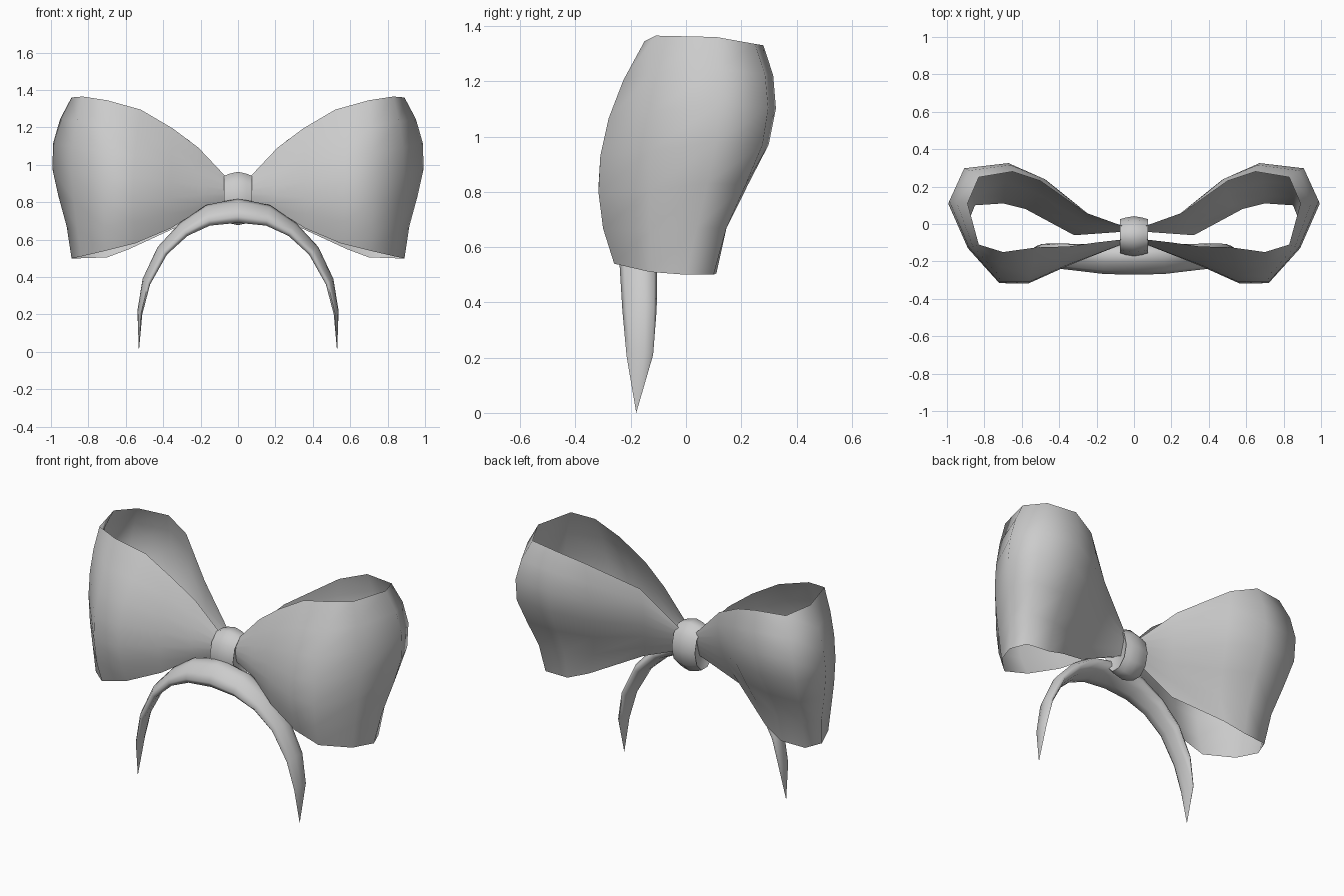
import bpy, bmesh, math

if "Cube" in bpy.data.objects:
    bpy.data.objects.remove(bpy.data.objects["Cube"])

grey = bpy.data.materials.new("plain_grey")
grey.diffuse_color = (0.6, 0.6, 0.6, 1)
grey.use_nodes = True
grey.node_tree.nodes["Principled BSDF"].inputs["Base Color"].default_value = grey.diffuse_color


def loft(name, rows, closed=False, capped=False, mirror=False, angle=50):
    """Skin a sequence of point rows into one smooth object."""
    bm = bmesh.new()
    vr = [[bm.verts.new(p) for p in row] for row in rows]
    n = len(rows[0])
    for a, b in zip(vr, vr[1:]):
        for j in range(n if closed else n - 1):
            k = (j + 1) % n
            bm.faces.new((a[j], b[j], b[k], a[k]))
    if capped:
        bm.faces.new(vr[0])
        bm.faces.new(vr[-1][::-1])
    if closed:
        bmesh.ops.remove_doubles(bm, verts=bm.verts, dist=0.0005)
        bmesh.ops.recalc_face_normals(bm, faces=bm.faces)
    me = bpy.data.meshes.new(name)
    bm.to_mesh(me)
    bm.free()
    me.materials.append(grey)
    ob = bpy.data.objects.new(name, me)
    bpy.context.collection.objects.link(ob)
    if mirror:
        m = ob.modifiers.new("mirror", 'MIRROR')
        m.use_mirror_merge = False
    bpy.ops.object.select_all(action='DESELECT')
    ob.select_set(True)
    bpy.context.view_layer.objects.active = ob
    bpy.ops.object.shade_smooth_by_angle(angle=math.radians(angle))
    return ob


# Bow loop: an open ribbon running from the knot, round the end and back,
# given by its upper edge, belly line and lower edge
top = [(.04, -.08, .91), (.21, -.10, 1.09), (.35, -.12, 1.195), (.52, -.125, 1.295),
       (.70, -.15, 1.345), (.83, -.11, 1.365), (.89, .11, 1.36), (.83, .25, 1.335),
       (.65, .28, 1.33), (.50, .23, 1.28), (.26, .06, 1.13), (.04, -.02, .91)]
belly = [(.04, -.10, .87), (.20, -.16, .89), (.36, -.22, .91), (.56, -.31, .93),
         (.72, -.31, .93), (.89, -.13, .95), (1.0, .11, .98), (.92, .285, .97),
         (.68, .31, .97), (.48, .22, .94), (.25, .03, .90), (.04, -.02, .87)]
low = [(.04, -.09, .80), (.20, -.14, .76), (.36, -.20, .66), (.55, -.25, .58),
       (.71, -.26, .54), (.84, -.13, .51), (.89, .0, .50), (.85, .10, .50),
       (.70, .11, .505), (.58, .08, .55), (.32, -.06, .67), (.04, -.04, .79)]
# How far the lower part of the end and back panel is drawn in (x, y) per station
tuck = {5: (-.01, 0), 6: (-.035, -.01), 7: (-.03, -.04), 8: (0, -.055), 9: (0, -.04)}
tuck_by_row = [0, 1, .8, .2, 0, 0, 0]


def bend(a, b, c, t):
    """Parabola through a, b, c at t = 0, 0.5, 1."""
    wa, wb, wc = (1 - t) * (1 - 2 * t), 4 * t * (1 - t), t * (2 * t - 1)
    return [wa * p + wb * q + wc * r for p, q, r in zip(a, b, c)]


rows = []
for s, (l, m, u) in enumerate(zip(low, belly, top)):
    dx, dy = tuck.get(s, (0, 0))
    row = [bend(l, m, u, i / 6) for i in range(7)]
    for p, w in zip(row, tuck_by_row):
        p[0] += dx * w
        p[1] += dy * w
    rows.append(row)
loft("bow_loop", rows, mirror=True, angle=100)

# Knot: a rounded barrel wrapped round the middle of the bow
knot = []
for x, s in [(-.06, .62), (-.076, .84), (-.045, .93), (0, 1), (.045, .93), (.076, .84), (.06, .62)]:
    knot.append([(x, -.065 + .107 * s * math.cos(a), .82 + .15 * s * math.sin(a))
                 for a in (2 * math.pi * i / 10 for i in range(10))])
loft("knot", knot, closed=True, capped=True, angle=80)

# Headband: tapered arch, each station is outer x,z / inner x,z / half width / centre y
arch = [(.53, .0, .53, .0, .0, -.18), (.538, .22, .512, .20, .048, -.167),
        (.51, .39, .47, .36, .062, -.168), (.43, .56, .38, .52, .068, -.172),
        (.31, .69, .27, .62, .073, -.18), (.17, .785, .15, .675, .078, -.19),
        (0, .82, 0, .69, .08, -.19)]
full = [(-a, b, -c, d, w, y) for a, b, c, d, w, y in arch] + arch[-2::-1]
# Slanted section: front face leans back, crest sits behind the middle
section = [(-1, .25), (-.75, .55), (-.2, .88), (.35, 1), (.85, .8), (1, .5),
           (.5, .2), (-.2, .04), (-.75, 0)]
band = []
for ox, oz, ix, iz, w, y in full:
    band.append([(ix + (ox - ix) * t, y + w * s, iz + (oz - iz) * t) for s, t in section])
loft("headband", band, closed=True, angle=100)
